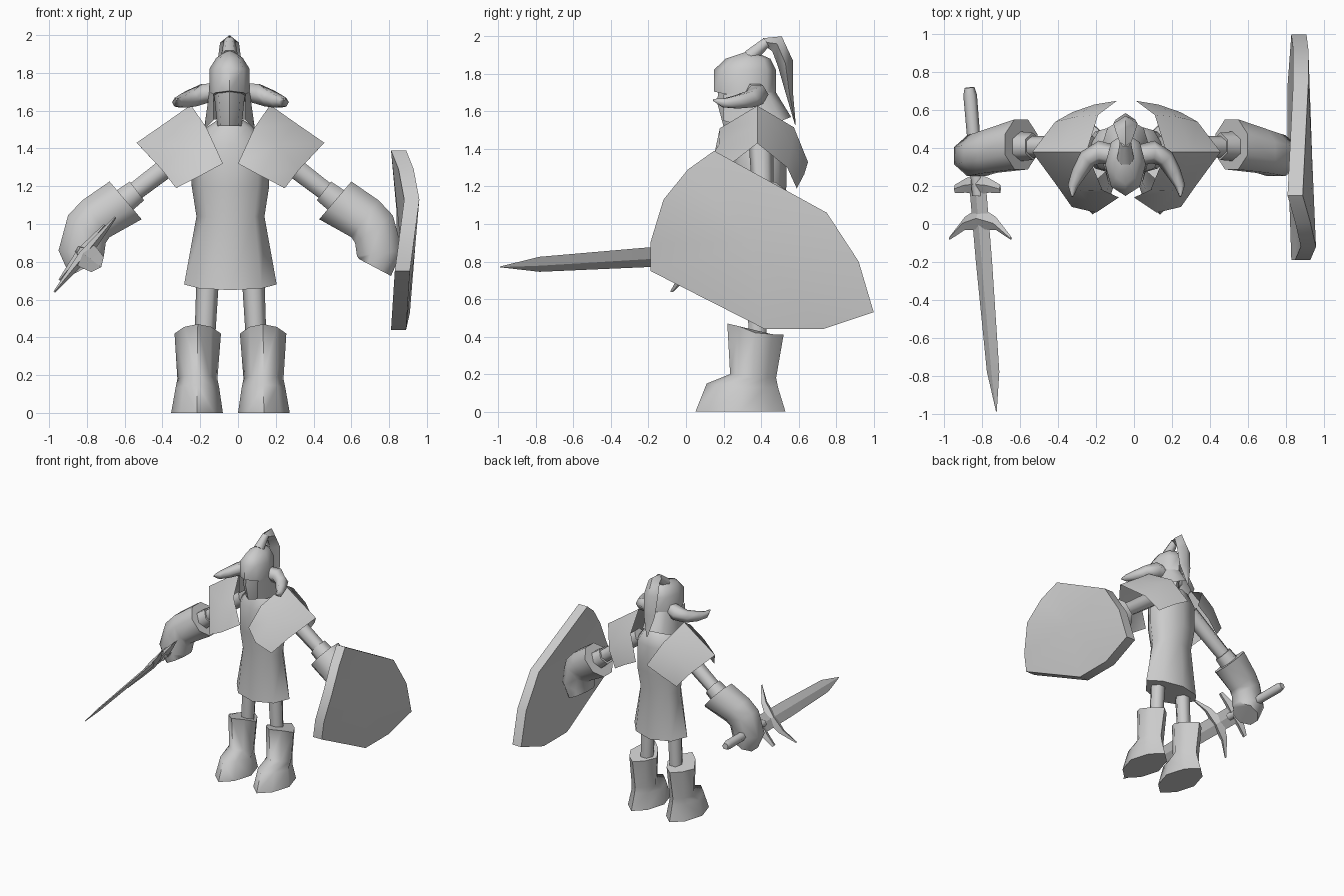
import bpy, bmesh, math
from mathutils import Vector

if "Cube" in bpy.data.objects:
    bpy.data.objects.remove(bpy.data.objects["Cube"])

CX = -0.04  # mirror plane of the figure
steel = bpy.data.materials.new("grey")
steel.diffuse_color = (0.6, 0.6, 0.6, 1)
steel.use_nodes = True
steel.node_tree.nodes["Principled BSDF"].inputs["Base Color"].default_value = steel.diffuse_color


def make(name, verts, faces, angle=62):
    me = bpy.data.meshes.new(name)
    me.from_pydata([tuple(v) for v in verts], [], faces)
    bm = bmesh.new()
    bm.from_mesh(me)
    bmesh.ops.recalc_face_normals(bm, faces=bm.faces)
    bm.to_mesh(me)
    bm.free()
    me.materials.append(steel)
    ob = bpy.data.objects.new(name, me)
    bpy.context.collection.objects.link(ob)
    bpy.ops.object.select_all(action='DESELECT')
    ob.select_set(True)
    bpy.context.view_layer.objects.active = ob
    bpy.ops.object.shade_smooth_by_angle(angle=math.radians(angle))
    return ob


def loft(name, rings, angle=62):
    """Closed skin through rings of equal length, capped at both ends."""
    n = len(rings[0])
    verts = [v for r in rings for v in r]
    faces = [(i * n + j, i * n + (j + 1) % n, (i + 1) * n + (j + 1) % n, (i + 1) * n + j)
             for i in range(len(rings) - 1) for j in range(n)]
    faces += [tuple(range(n)), tuple(range((len(rings) - 1) * n, len(rings) * n))]
    return make(name, verts, faces, angle)


def flat_ring(x, rx, y0, y1, z, dz_front=0, dz_back=0, diag=1.0):
    """Horizontal 8-point ring; first vertex faces the front, front and back can be
    raised, and diag pulls the diagonal points inwards."""
    out = []
    for k in range(8):
        a = math.pi * k / 4
        q = diag if k % 2 else 1.0
        f = math.cos(a)
        out.append((x + rx * q * math.sin(a), (y0 + y1) / 2 - (y1 - y0) / 2 * f * q,
                    z + max(f, 0) * dz_front + max(-f, 0) * dz_back))
    return out


def span_ring(a, b, y, ry):
    """Boxy 8-point ring whose xz extent runs from a to b, other radius along y."""
    a, b = Vector((a[0], y, a[1])), Vector((b[0], y, b[1]))
    c, h = (a + b) / 2, (b - a) / 2
    s = 1 / math.cos(math.pi / 8)
    return [c + h * s * math.cos(t) + Vector((0, s * ry * math.sin(t), 0))
            for t in [math.pi * (k + 0.5) / 4 for k in range(8)]]


def tube(name, path, radii, n=6):
    pts = [Vector(p) for p in path]
    rings = []
    for i, p in enumerate(pts):
        d = (pts[min(i + 1, len(pts) - 1)] - pts[max(i - 1, 0)]).normalized()
        u = d.cross(Vector((0, 0, 1)))
        u = u.normalized() if u.length > 0.05 else Vector((1, 0, 0))
        w = d.cross(u)
        rings.append([p + (u * math.cos(2 * math.pi * k / n) + w * math.sin(2 * math.pi * k / n)) * radii[i]
                      for k in range(n)])
    return loft(name, rings)


def both_sides(ob):
    """Make the opposite-hand copy of a part."""
    me = ob.data.copy()
    for v in me.vertices:
        v.co.x = 2 * CX - v.co.x
    me.flip_normals()
    twin = bpy.data.objects.new(ob.name + "_opposite", me)
    bpy.context.collection.objects.link(twin)


# tunic
loft("tunic", [flat_ring(CX, 0.245, 0.245, 0.535, 0.68, -0.03, -0.03, 0.95),
               flat_ring(CX, 0.18, 0.27, 0.51, 1.04),
               flat_ring(CX, 0.205, 0.25, 0.535, 1.2),
               flat_ring(CX, 0.205, 0.25, 0.535, 1.42),
               flat_ring(CX, 0.13, 0.28, 0.52, 1.51),
               flat_ring(CX, 0.07, 0.3, 0.46, 1.55)])

# legs and boots
both_sides(tube("leg", [(0.08, 0.38, 0.72), (0.1, 0.38, 0.3)], [0.06, 0.053]))
both_sides(loft("boot", [flat_ring(0.137, 0.137, 0.05, 0.53, 0, diag=0.92),
                         flat_ring(0.135, 0.116, 0.11, 0.49, 0.13, 0.02, diag=0.9),
                         flat_ring(0.135, 0.106, 0.235, 0.48, 0.18, 0.02, diag=0.88),
                         flat_ring(0.133, 0.123, 0.22, 0.52, 0.42, 0.05, -0.01, 0.83)]))

# arms, cuffs and gauntlets
both_sides(tube("arm", [(0.14, 0.4, 1.42), (0.52, 0.41, 1.13)], [0.065, 0.055]))
both_sides(tube("cuff", [(0.455, 0.41, 1.175), (0.54, 0.41, 1.11)], [0.072, 0.08]))
both_sides(loft("gauntlet", [span_ring((0.6, 1.225), (0.43, 1.025), 0.42, 0.132),
                             span_ring((0.745, 1.125), (0.6, 0.93), 0.385, 0.115),
                             span_ring((0.82, 1.045), (0.62, 0.9), 0.37, 0.11),
                             span_ring((0.87, 0.86), (0.63, 0.83), 0.36, 0.108),
                             span_ring((0.81, 0.725), (0.64, 0.815), 0.36, 0.1)]))

# shoulder plates: rows from front hem over the ridge to the back hem
rows = [((0.0, 0.14, 1.32), (0.12, 0.06, 1.255), (0.248, 0.09, 1.19)),
        ((0.087, 0.18, 1.51), (0.21, 0.175, 1.42), (0.325, 0.2, 1.29)),
        ((0.17, 0.38, 1.63), (0.305, 0.38, 1.535), (0.457, 0.38, 1.43)),
        ((0.11, 0.575, 1.515), (0.23, 0.565, 1.43), (0.335, 0.54, 1.3)),
        ((0.01, 0.65, 1.33), (0.13, 0.63, 1.265), (0.245, 0.59, 1.19))]
both_sides(make("shoulder_plate", [v for r in rows for v in r],
                [(3 * i + j, 3 * i + j + 1, 3 * i + j + 4, 3 * i + j + 3)
                 for i in range(4) for j in range(2)]))

# face, helmet dome and flared neck guard
HX = -0.045
loft("face", [flat_ring(HX, 0.065, 0.2, 0.44, 1.52),
              flat_ring(HX, 0.078, 0.165, 0.46, 1.65),
              flat_ring(HX, 0.09, 0.18, 0.46, 1.76)])
loft("helmet", [flat_ring(HX, 0.107, 0.15, 0.48, 1.67, 0.035),
                flat_ring(HX, 0.107, 0.148, 0.48, 1.82),
                flat_ring(HX, 0.07, 0.21, 0.45, 1.88),
                flat_ring(HX, 0.01, 0.33, 0.36, 1.92)])
top = flat_ring(HX, 0.107, 0.15, 0.48, 1.7)[2:7]
hem = flat_ring(HX, 0.135, 0.2, 0.56, 1.5, 0, 0.07)[2:7]
front = [(HX + s * 0.085, 0.2, z) for s in (1, -1) for z in (1.69, 1.55)]
make("neck_guard", top + hem + front,
     [(i, i + 1, i + 6, i + 5) for i in range(4)] + [(10, 0, 5, 11), (4, 12, 13, 9)])

# horns
both_sides(tube("horn", [(0.02, 0.36, 1.7), (0.1, 0.38, 1.69), (0.165, 0.345, 1.665),
                         (0.21, 0.27, 1.65), (0.243, 0.2, 1.645), (0.245, 0.145, 1.662)],
                [0.055, 0.06, 0.05, 0.04, 0.027, 0.006]))

# crest holder and hanging plume
tube("crest_holder", [(HX, 0.34, 1.89), (HX, 0.43, 1.97)], [0.045, 0.03])


def plume_ring(w, outer, inner):
    mid = [(outer[k] + inner[k]) / 2 for k in (0, 1)]
    return [(HX, *outer), (HX + w, *mid), (HX, *inner), (HX - w, *mid)]


loft("plume", [plume_ring(0.025, (0.41, 1.99), (0.42, 1.95)),
               plume_ring(0.05, (0.51, 2.0), (0.46, 1.92)),
               plume_ring(0.064, (0.57, 1.87), (0.49, 1.84)),
               plume_ring(0.052, (0.57, 1.7), (0.53, 1.7)),
               plume_ring(0.005, (0.585, 1.53), (0.58, 1.53))])

# sword: flat blade lying in a diagonal plane, grip through the fist
W = Vector((0.63, 0, 0.77))    # width direction
T = Vector((0.77, 0, -0.63))   # thickness direction


def axis(y):
    return Vector((-0.808 - 0.083 * y, y, 0.836 + 0.065 * y))


loft("blade", [[axis(y) + W * w, axis(y) + T * t, axis(y) - W * w, axis(y) - T * t]
               for y, w, t in ((0.2, 0.07, 0.016), (-0.2, 0.068, 0.016),
                               (-0.78, 0.052, 0.012), (-0.99, 0.003, 0.002))], 20)
tube("grip", [axis(0.72), axis(0.68), axis(0.15)], [0.026, 0.036, 0.033])


def guard(name, y, half, sweep, depth, taper):
    rings = []
    for s in (-1, -0.5, 0, 0.5, 1):
        c = axis(y) + W * half * s + Vector((0, -sweep * s * s, 0))
        d = depth * (1 - taper * abs(s))
        t = 0.03 * (1 - 0.8 * abs(s))
        rings.append([c + Vector((0, d, 0)), c + T * t, c - Vector((0, d, 0)), c - T * t])
    loft(name, rings, 20)


guard("main_guard", 0.03, 0.257, 0.105, 0.06, 0.85)
guard("small_guard", 0.21, 0.19, 0.025, 0.055, 0.6)

# shield: bulged plate given as (y, z, outer x)
rim = [(-0.19, 0.75, 0.91), (-0.19, 0.9, 0.93), (-0.12, 1.13, 0.96), (0.01, 1.29, 0.93),
       (0.15, 1.39, 0.89), (0.75, 1.06, 0.92), (0.92, 0.8, 0.92), (1.0, 0.53, 0.91),
       (0.73, 0.44, 0.89), (0.42, 0.44, 0.89)]
n = len(rim)
verts = [(x - d, y, z) for d in (0, 0.08) for y, z, x in rim] + [(0.94, 0.35, 0.9), (0.86, 0.35, 0.9)]
faces = []
for i in range(n):
    j = (i + 1) % n
    faces += [(i, j, 2 * n), (j + n, i + n, 2 * n + 1), (i, i + n, j + n, j)]
make("shield", verts, faces, 30)
